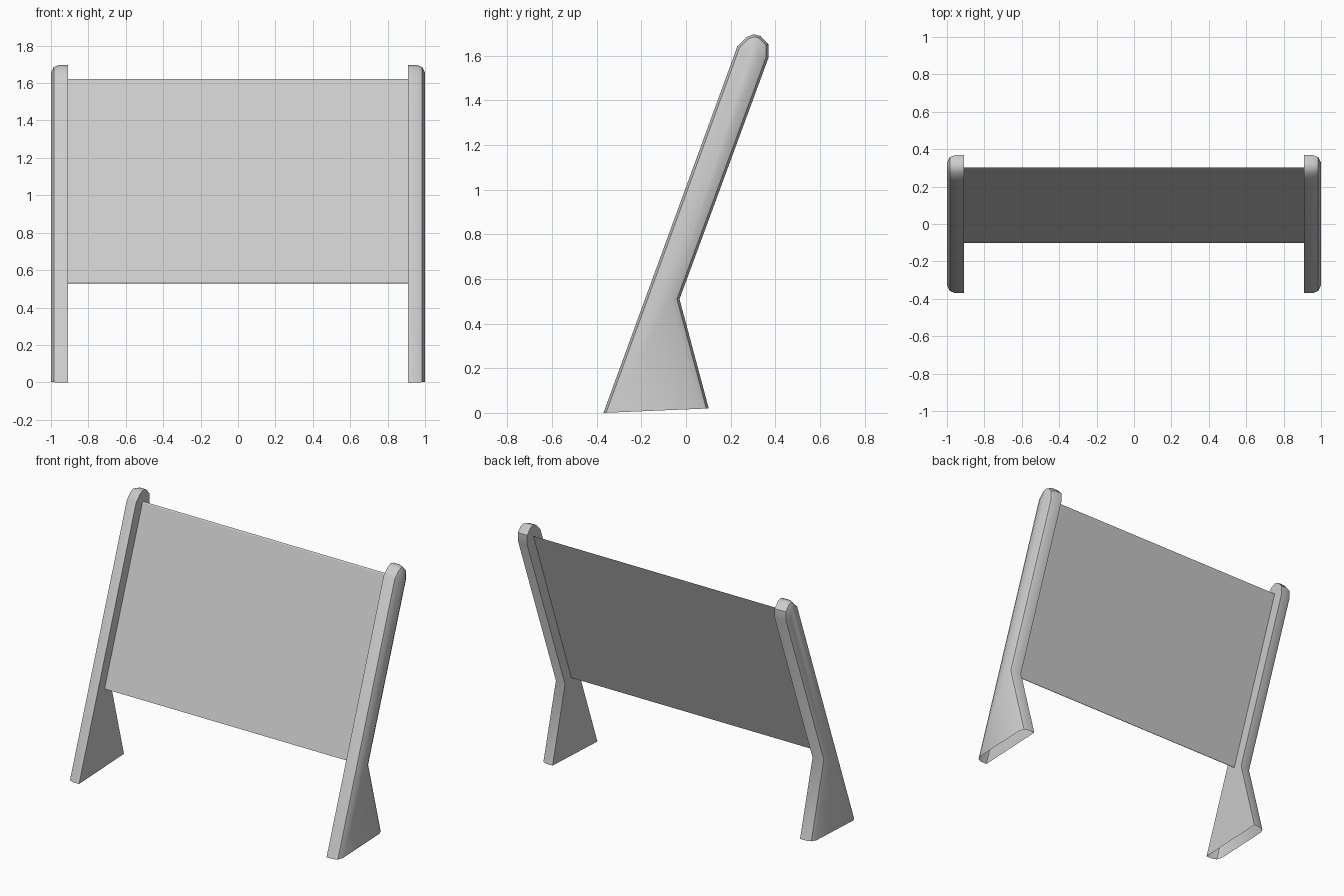
import bpy, bmesh, math
from mathutils import Vector
from mathutils.geometry import intersect_line_line_2d, intersect_line_line

if "Cube" in bpy.data.objects:
    bpy.data.objects.remove(bpy.data.objects["Cube"])

# Side outline of a post (y, z): front foot, rounded top, knee, back foot
PROFILE = [Vector(p) for p in [
    (-0.37, 0.0), (0.23, 1.642), (0.272, 1.684), (0.304, 1.697), (0.334, 1.689),
    (0.369, 1.652), (0.369, 1.59), (-0.029, 0.51), (0.102, 0.02)]]


def line_hit(p, d, q, e):
    t = (q - p).cross(e) / d.cross(e)
    return p + d * t


def inset(points, dist):
    """Move every side inward except the foot line, which stays put."""
    n = len(points)
    lines = []
    for i in range(n):
        a, b = points[i], points[(i + 1) % n]
        d = (b - a).normalized()
        off = 0 if i == n - 1 else dist
        lines.append((a + Vector((d.y, -d.x)) * off, d))
    return [line_hit(*lines[i - 1], *lines[i]) for i in range(n)]


def make_object(name, bm, angle=40):
    bmesh.ops.recalc_face_normals(bm, faces=bm.faces)
    mesh = bpy.data.meshes.new(name)
    bm.to_mesh(mesh)
    bm.free()
    mesh.shade_smooth()
    mesh.set_sharp_from_angle(angle=math.radians(angle))
    obj = bpy.data.objects.new(name, mesh)
    bpy.context.collection.objects.link(obj)
    return obj


# Side posts: flat inside, rounded outer edge, open underneath
bm = bmesh.new()
rings = []
for x, d in [(0.91, 0), (0.955, 0), (0.985, 0.011), (1.0, 0.04)]:
    rings.append([bm.verts.new((x, p.x, p.y)) for p in inset(PROFILE, d)])
bm.faces.new(rings[0])
bm.faces.new(rings[-1])
for a, b in zip(rings, rings[1:]):
    for i in range(len(PROFILE) - 1):
        bm.faces.new((a[i], a[i + 1], b[i + 1], b[i]))
post = make_object("side_posts", bm)
mirror = post.modifiers.new("mirror", 'MIRROR')
mirror.use_axis[0] = True
mirror.use_mirror_merge = False

# Thin leaning panel between the posts
bm = bmesh.new()
section = [(-0.102, 0.53), (0.296, 1.615), (0.302, 1.622), (-0.096, 0.528)]
left, right = [[bm.verts.new((x, y, z)) for y, z in section] for x in (-0.91, 0.91)]
bm.faces.new(left)
bm.faces.new(right)
for i in range(4):
    j = (i + 1) % 4
    bm.faces.new((left[i], left[j], right[j], right[i]))
make_object("panel", bm, 20)
